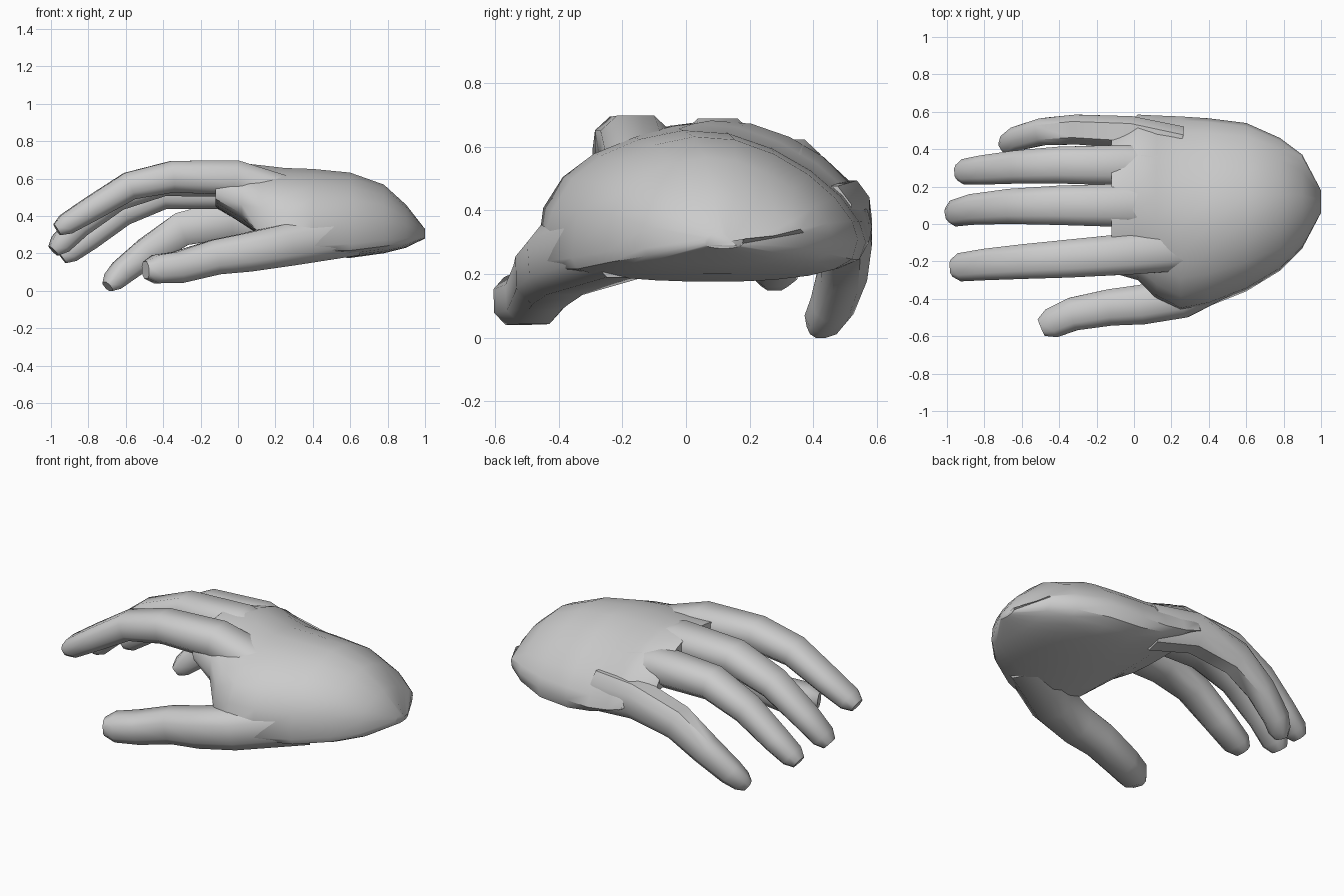
import bpy, bmesh, math
from mathutils import Vector

old = bpy.data.objects.get("Cube")
if old:
    bpy.data.objects.remove(old, do_unlink=True)

skin = bpy.data.materials.new("plain grey")
skin.use_nodes = True
grey = (0.6, 0.6, 0.6, 1)
skin.diffuse_color = grey
skin.node_tree.nodes["Principled BSDF"].inputs["Base Color"].default_value = grey


def power(value, exponent):
    return math.copysign(abs(value) ** exponent, value)


def loft(name, rings, angle):
    """Skin a list of equal-length rings and close both ends."""
    bm = bmesh.new()
    loops = [[bm.verts.new(p) for p in ring] for ring in rings]
    count = len(loops[0])
    for a, b in zip(loops, loops[1:]):
        for i in range(count):
            j = (i + 1) % count
            bm.faces.new((a[i], a[j], b[j], b[i]))
    bm.faces.new(loops[0])
    bm.faces.new(loops[-1])
    bmesh.ops.recalc_face_normals(bm, faces=bm.faces)
    mesh = bpy.data.meshes.new(name)
    bm.to_mesh(mesh)
    bm.free()
    mesh.materials.append(skin)
    obj = bpy.data.objects.new(name, mesh)
    bpy.context.collection.objects.link(obj)
    bpy.ops.object.select_all(action="DESELECT")
    obj.select_set(True)
    bpy.context.view_layer.objects.active = obj
    bpy.ops.object.shade_smooth_by_angle(angle=math.radians(angle))
    return obj


def palm_ring(x, y0, y1, z0, z1, top, bottom, sides=22):
    """Arched section: two side edges, a domed back leaning to the thumb, a flatter underside."""
    ring = []
    for i in range(sides):
        t = math.tau * i / sides
        c, s = math.cos(t), math.sin(t)
        across = (1 + c) / 2
        edge = z0 + (z1 - z0) * across
        if s > 0:
            z = edge + (top - edge) * s ** (0.95 + 0.2 * c) - 0.07 * s * max(c, 0)
        else:
            z = edge - (edge - bottom) * (-s) ** 0.6
        ring.append((x, y0 + (y1 - y0) * across, z))
    return ring


def finger(name, path, width, height, sides=8):
    """Tapering digit; width and height are (root, end) half sizes."""
    pts = [Vector(p) for p in path]
    rings = []
    last = len(pts) - 1
    for i, p in enumerate(pts):
        along = (pts[min(i + 1, last)] - pts[max(i - 1, 0)]).normalized()
        side = Vector((0, 0, 1)).cross(along).normalized()
        up = along.cross(side)
        f = i / last
        w = width[0] + (width[1] - width[0]) * f
        h = height[0] + (height[1] - height[0]) * f

        def section(centre, scale):
            angles = [math.tau * (k + 0.5) / sides for k in range(sides)]
            return [centre + side * w * scale * power(math.cos(a), 0.7)
                    + up * h * scale * power(math.sin(a), 0.8) for a in angles]
        rings.append(section(p, 1))
        if i == last:
            rings.append(section(p + along * w * 0.7, 0.6))
    return loft(name, rings, 50)


# Palm, from the rounded wrist to the knuckles, widest where the thumb leaves it
palm = [
    (1.0, 0.06, 0.18, 0.30, 0.31, 0.33, 0.28),
    (0.9, -0.13, 0.37, 0.28, 0.33, 0.46, 0.23),
    (0.78, -0.25, 0.46, 0.27, 0.32, 0.57, 0.20),
    (0.6, -0.36, 0.54, 0.25, 0.31, 0.635, 0.175),
    (0.4, -0.44, 0.565, 0.24, 0.30, 0.655, 0.185),
    (0.25, -0.47, 0.575, 0.25, 0.30, 0.66, 0.235),
    (0.12, -0.40, 0.58, 0.30, 0.32, 0.675, 0.295),
    (0.02, -0.30, 0.585, 0.46, 0.35, 0.685, 0.36),
    (-0.12, -0.26, 0.46, 0.53, 0.43, 0.68, 0.45),
]
loft("palm", [palm_ring(*row) for row in palm], 40)

# Fingers, each rising out of the palm and curving down to the tip
finger("index_finger", [(0.28, -0.13, 0.5), (-0.02, -0.16, 0.605), (-0.35, -0.185, 0.61),
                        (-0.58, -0.2, 0.56), (-0.78, -0.215, 0.44), (-0.92, -0.23, 0.355)],
       (0.125, 0.08), (0.11, 0.06))
finger("middle_finger", [(0.28, 0.09, 0.5), (-0.04, 0.1, 0.595), (-0.4, 0.1, 0.59),
                         (-0.65, 0.095, 0.5), (-0.85, 0.08, 0.35), (-0.95, 0.06, 0.25)],
       (0.135, 0.075), (0.11, 0.06))
finger("ring_finger", [(0.28, 0.28, 0.43), (-0.06, 0.315, 0.53), (-0.4, 0.315, 0.52),
                       (-0.62, 0.305, 0.42), (-0.8, 0.29, 0.28), (-0.9, 0.28, 0.205)],
       (0.125, 0.072), (0.11, 0.06))
finger("little_finger", [(0.24, 0.43, 0.36), (-0.02, 0.49, 0.39), (-0.3, 0.505, 0.33),
                         (-0.48, 0.495, 0.21), (-0.62, 0.46, 0.1), (-0.67, 0.43, 0.05)],
       (0.1, 0.06), (0.125, 0.055))

# Thumb, growing out of the heel of the hand
finger("thumb", [(0.6, -0.2, 0.31), (0.25, -0.39, 0.245), (0.05, -0.43, 0.205),
                 (-0.12, -0.445, 0.18), (-0.32, -0.48, 0.125), (-0.44, -0.53, 0.115)],
       (0.13, 0.085), (0.13, 0.08))
